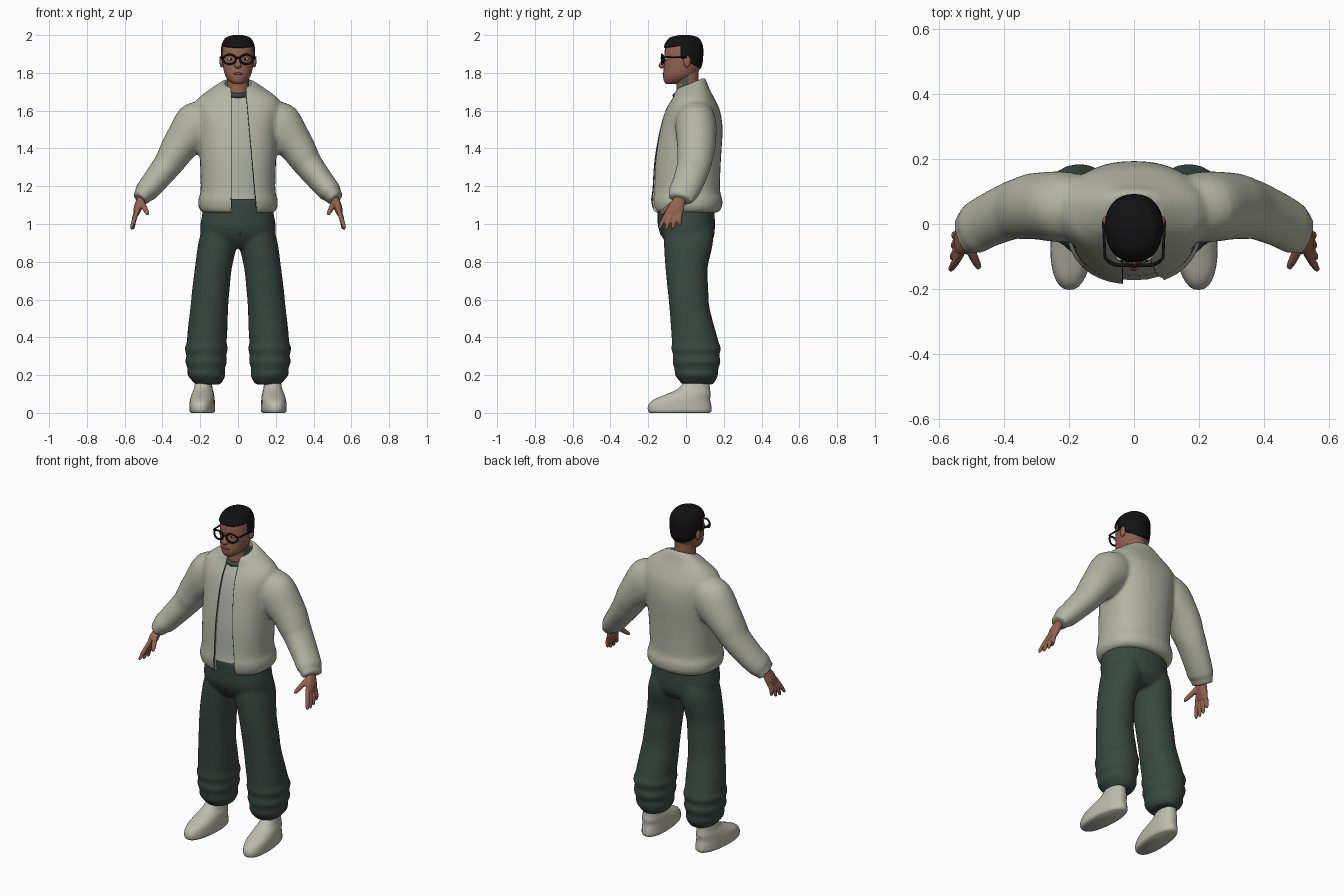
import bpy, bmesh, math
from mathutils import Vector, Matrix

cube = bpy.data.objects.get("Cube")
if cube:
    bpy.data.objects.remove(cube, do_unlink=True)


def material(name, *rgb):
    m = bpy.data.materials.new(name)
    m.use_nodes = True
    m.diffuse_color = (*rgb, 1)
    m.node_tree.nodes["Principled BSDF"].inputs["Base Color"].default_value = (*rgb, 1)
    return m


CLOTH = material("pale sage cloth", .45, .46, .365)
SHIRT = material("shirt sage", .42, .44, .36)
GREEN = material("dark green cloth", .04, .065, .053)
SKIN = material("skin", .30, .125, .08)
LIPS = material("lips", .20, .075, .055)
BLACK = material("black", .006, .006, .006)
SHOE = material("shoe cream", .50, .50, .42)
WHITE = material("eye white", .65, .62, .56)
INK = material("neck ink", .07, .10, .09)


def spline(rows, sub):
    # Catmull-Rom interpolation of x, y, z, radius, radius, tilt
    rows = [tuple(r) + (0,) * (6 - len(r)) for r in rows]
    rows = [rows[0]] + rows + [rows[-1]]
    out = []
    for a, b, c, d in zip(rows, rows[1:], rows[2:], rows[3:]):
        for k in range(sub):
            t = k / sub
            out.append([q + t / 2 * (r - p + t * (2*p - 5*q + 4*r - s + t * (3*(q - r) + s - p)))
                        for p, q, r, s in zip(a, b, c, d)])
    return out + [list(rows[-1])]


def loft(bm, rows, sides=32, flat=True, power=2, flip=1, sub=4):
    rows = spline(rows, sub)
    pos = [Vector(r[:3]) for r in rows]
    rings = []
    for i, r in enumerate(rows):
        t = Vector((0, 0, 1))
        if not flat:
            t = (pos[min(i + 1, len(pos) - 1)] - pos[max(i - 1, 0)]).normalized()
        v = Vector((0, 1, 0))
        v = (v - t * v.dot(t)).normalized()
        u = v.cross(t)
        ring = []
        for k in range(sides):
            a = math.tau * k / sides
            x, y = (math.copysign(abs(f) ** (2 / power), f) for f in (math.cos(a), math.sin(a)))
            co = pos[i] + u * x * r[3] + v * y * r[4]
            co.z += r[5] * y * r[4]
            co.x *= flip
            ring.append(bm.verts.new(co))
        rings.append(ring)
    for a, b in zip(rings, rings[1:]):
        for k in range(sides):
            n = (k + 1) % sides
            bm.faces.new((a[k], a[n], b[n], b[k]))
    bm.faces.new(rings[0][::-1])
    bm.faces.new(rings[-1])


def ball(bm, centre, size):
    bmesh.ops.create_uvsphere(bm, u_segments=20, v_segments=12, radius=1,
                              matrix=Matrix.Translation(centre) @ Matrix.Diagonal((*size, 1)))


def smooth(ob, angle=50):
    bpy.ops.object.select_all(action='DESELECT')
    ob.select_set(True)
    bpy.context.view_layer.objects.active = ob
    bpy.ops.object.shade_smooth_by_angle(angle=math.radians(angle))


def make(name, bm, *mats):
    bmesh.ops.recalc_face_normals(bm, faces=bm.faces[:])
    me = bpy.data.meshes.new(name)
    bm.to_mesh(me)
    bm.free()
    ob = bpy.data.objects.new(name, me)
    bpy.context.collection.objects.link(ob)
    for m in mats:
        me.materials.append(m)
    smooth(ob)
    return ob


def fuse(ob, voxel, iterations, cutters=()):
    # Melt overlapping lofts into one skin, then cut openings
    r = ob.modifiers.new("fuse", 'REMESH')
    r.mode, r.voxel_size = 'VOXEL', voxel
    s = ob.modifiers.new("soften", 'SMOOTH')
    s.factor, s.iterations = .5, iterations
    for c in cutters:
        b = ob.modifiers.new("cut", 'BOOLEAN')
        b.operation, b.object, b.solver = 'DIFFERENCE', c, 'EXACT'
    dg = bpy.context.evaluated_depsgraph_get()
    me = bpy.data.meshes.new_from_object(ob.evaluated_get(dg))
    ob.modifiers.clear()
    ob.data = me
    for c in cutters:
        bpy.data.objects.remove(c, do_unlink=True)
    smooth(ob)


def tube(name, points, radius, mat, cyclic=False):
    cu = bpy.data.curves.new(name, 'CURVE')
    cu.dimensions, cu.bevel_depth, cu.bevel_resolution = '3D', radius, 2
    sp = cu.splines.new('POLY')
    sp.points.add(len(points) - 1)
    for p, co in zip(sp.points, points):
        p.co = (*co, 1)
    sp.use_cyclic_u = cyclic
    cu.use_fill_caps = True
    cu.materials.append(mat)
    bpy.context.collection.objects.link(bpy.data.objects.new(name, cu))


# Jacket: torso and sleeves fused, then opened at the front and neck
torso = [(0, 0, 1.06, .187, .168), (0, .005, 1.085, .208, .184), (0, .003, 1.13, .21, .19),
         (0, 0, 1.18, .198, .18), (0, .008, 1.34, .202, .177), (0, .027, 1.5, .212, .167),
         (0, .035, 1.6, .228, .145), (0, .035, 1.66, .215, .115, .05), (0, .03, 1.70, .165, .093, .2),
         (0, .025, 1.73, .115, .083, .35), (0, .022, 1.745, .088, .077, .4)]
sleeve = [(.13, .05, 1.62, .06, .08), (.205, .052, 1.535, .125, .108), (.30, .055, 1.425, .098, .103),
          (.345, .048, 1.355, .085, .096), (.375, .042, 1.31, .077, .09), (.45, .01, 1.215, .066, .083),
          (.49, -.014, 1.168, .06, .08), (.5, -.02, 1.155, .049, .073), (.52, -.03, 1.13, .045, .068)]
bm = bmesh.new()
loft(bm, torso, power=2.3)
for s in (-1, 1):
    loft(bm, sleeve, flat=False, flip=s)
jacket = make("jacket", bm, CLOTH)

bm = bmesh.new()
front = [(-.037, 1.0), (.105, 1.0), (.043, 1.71), (.055, 1.85), (-.05, 1.85), (-.037, 1.71)]
face = bm.faces.new([bm.verts.new((x, -.4, z)) for x, z in front])
grown = bmesh.ops.extrude_face_region(bm, geom=[face])["geom"]
bmesh.ops.translate(bm, vec=(0, .4, 0), verts=[g for g in grown if isinstance(g, bmesh.types.BMVert)])
front_cutter = make("front_cutter", bm)
bm = bmesh.new()
loft(bm, [(0, .02, 1.66, .064, .062), (0, .02, 1.9, .08, .075)])
neck_cutter = make("neck_cutter", bm)
front_cutter.hide_render = neck_cutter.hide_render = True
fuse(jacket, .011, 6, (front_cutter, neck_cutter))

# Dark zip edges along the opening
for name, top, bottom in (("right_zip", -.037, -.037), ("left_zip", .043, .1)):
    line = []
    for _, y, z, rx, ry, tilt in spline(torso[1:9], 3):
        x = bottom + (top - bottom) * (z - 1.06) / .65
        dy = ry * (1 - abs(x / rx) ** 2.3) ** (1 / 2.3)
        line.append((x, y - dy + .004, z - tilt * dy))
    tube(name, line, .003, GREEN)

# Shirt and its collar
bm = bmesh.new()
loft(bm, [(x, y, z, rx - .03, ry - .014, t) for x, y, z, rx, ry, t in spline(torso[2:9], 1)], power=2.3)
bmesh.ops.bisect_plane(bm, geom=bm.verts[:] + bm.edges[:] + bm.faces[:],
                       plane_co=(0, 0, 1.12), plane_no=(.1, 0, 1), clear_inner=True)
make("shirt", bm, SHIRT)
ring = [math.tau * k / 32 for k in range(32)]
tube("shirt_collar", [(.062 * math.cos(a), .012 + .07 * math.sin(a), 1.705 + .025 * math.sin(a))
                      for a in ring], .014, GREEN, True)

# Trousers: hips and baggy legs gathered at the ankles
bm = bmesh.new()
loft(bm, [(0, -.003, 1.13, .175, .154), (0, 0, 1.05, .19, .152), (0, .003, .98, .2, .15),
          (0, .012, .92, .185, .132), (0, .012, .875, .10, .09)], power=2.2)
leg = [(.098, .012, .98, .09, .125), (.107, .013, .9, .103, .13), (.13, .003, .77, .098, .112),
       (.143, .01, .66, .099, .108), (.152, .018, .56, .1, .106), (.161, .038, .44, .105, .117),
       (.166, .05, .37, .106, .125), (.168, .054, .34, .115, .132), (.168, .054, .305, .105, .122),
       (.169, .056, .27, .111, .128), (.168, .055, .235, .098, .116), (.167, .056, .2, .1, .114),
       (.161, .06, .17, .082, .096), (.16, .062, .15, .064, .08)]
for s in (-1, 1):
    loft(bm, leg, flip=s, power=2.1)
trousers = make("trousers", bm, GREEN)
fuse(trousers, .011, 4)
tube("fly_seam", [(.0, -.147, 1.06), (.024, -.146, 1.05), (.024, -.142, .98), (.008, -.13, .94)], .004, GREEN)

# Shoes and ankles
for s, side in ((1, "left"), (-1, "right")):
    bm = bmesh.new()
    loft(bm, [(0, -.033, 0, .058, .16), (0, -.033, .012, .066, .169), (0, -.033, .04, .066, .167),
              (0, -.022, .07, .064, .15), (0, .015, .1, .058, .116), (0, .04, .125, .05, .087),
              (0, .055, .155, .045, .07)], power=2.3)
    bm.transform(Matrix.Translation((.187 * s, 0, 0)) @ Matrix.Rotation(math.radians(4 * s), 4, 'Z'))
    make(side + "_shoe", bm, SHOE)
    bm = bmesh.new()
    loft(bm, [(.178, .06, .1, .036, .05), (.172, .062, .24, .04, .05)], flip=s, sides=20)
    make(side + "_ankle", bm, SKIN)

# Hands with curled fingers
for s, side in ((1, "left"), (-1, "right")):
    bm = bmesh.new()
    loft(bm, [(.495, -.02, 1.165, .025, .032), (.515, -.035, 1.125, .023, .033),
              (.53, -.052, 1.085, .022, .043), (.54, -.06, 1.05, .015, .04)], flat=False, flip=s, sides=20)
    for i, drop in enumerate((.085, .09, .087, .07)):
        y = -.09 + .021 * i
        tip = -.138 + .035 * i
        loft(bm, [(.532, y, 1.075, .012, .012), (.55, (y + tip) / 2 - .004, 1.065 - drop / 2, .0125, .0125),
                  (.563 - .004 * i, tip, 1.068 - drop, .009, .009),
                  (.563 - .004 * i, tip, 1.06 - drop, .004, .004)], flat=False, flip=s, sides=12)
    loft(bm, [(.512, -.055, 1.12, .015, .015), (.495, -.098, 1.085, .0145, .0145),
              (.48, -.128, 1.058, .011, .011), (.477, -.136, 1.046, .005, .005)], flat=False, flip=s, sides=12)
    fuse(make(side + "_hand", bm, SKIN), .005, 2)

# Neck with an inked patch on its left side
bm = bmesh.new()
loft(bm, [(0, .012, 1.64, .07, .068), (0, .01, 1.72, .06, .06), (0, .006, 1.77, .058, .06),
          (0, .01, 1.85, .06, .06)], sides=48, sub=6)
neck = make("neck", bm, SKIN, INK)
for p in neck.data.polygons:
    c = p.center
    if c.x > .03 and -.03 < c.y < .014 and 1.73 < c.z < 1.79 and abs(c.y + .008) < (c.z - 1.71) / 2:
        p.material_index = 1

# Head, nose and ears
skull = [(0, -.075, 1.742, .022, .03), (0, -.058, 1.755, .044, .058), (0, -.036, 1.785, .067, .085),
         (0, -.02, 1.83, .079, .097), (0, -.015, 1.88, .084, .1), (0, -.013, 1.93, .083, .098),
         (0, -.012, 1.968, .07, .083), (0, -.01, 1.988, .04, .05)]
bm = bmesh.new()
loft(bm, skull, power=2.15)
loft(bm, [(0, -.112, 1.89, .009, .008), (0, -.122, 1.86, .011, .012), (0, -.127, 1.838, .018, .018),
          (0, -.122, 1.822, .01, .01)], sides=16)
for s in (-1, 1):
    ball(bm, (.086 * s, .006, 1.86), (.012, .019, .031))
make("head", bm, SKIN)
bm = bmesh.new()
ball(bm, (0, -.117, 1.796), (.026, .007, .006))
make("mouth", bm, LIPS)

# Short hair trimmed to a hairline
bm = bmesh.new()
loft(bm, [(x, y, z + .004, rx + .006, ry + .006) for x, y, z, rx, ry in skull[2:6]]
     + [(0, -.012, 1.965, .08, .094), (0, -.01, 1.988, .062, .073), (0, -.008, 2.0, .025, .03)],
     power=2.25, sides=48)
for co, no in (((0, 0, 1.948), (0, -.12, 1)), ((0, -.03, 0), (0, 1, 0)), ((0, .08, 1.82), (0, .56, 1))):
    bmesh.ops.bisect_plane(bm, geom=bm.verts[:] + bm.edges[:] + bm.faces[:], plane_co=co, plane_no=no)
bare = []
for f in bm.faces:
    c = f.calc_center_median()
    if c.z < 1.948 + .12 * c.y and (c.y < -.03 or c.z < 1.82 + .56 * (.08 - c.y)):
        bare.append(f)
bmesh.ops.delete(bm, geom=bare, context='FACES')
hair = make("hair", bm, BLACK)
hair.modifiers.new("thickness", 'SOLIDIFY').thickness = .01

# Eyes and round glasses
for s, side in ((1, "left"), (-1, "right")):
    bm = bmesh.new()
    ball(bm, (.038 * s, -.103, 1.874), (.017, .012, .008))
    make(side + "_eye", bm, WHITE)
    bm = bmesh.new()
    ball(bm, (.038 * s, -.112, 1.874), (.006, .005, .006))
    make(side + "_pupil", bm, BLACK)
    tube(side + "_rim", [(s * (.045 + .034 * math.cos(a)), -.127 + .012 * math.cos(a) ** 2 * (math.cos(a) > 0),
                          1.872 + .025 * math.sin(a)) for a in ring], .0055, BLACK, True)
    tube(side + "_temple", [(.078 * s, -.115, 1.882), (.089 * s, -.105, 1.884), (.094 * s, .005, 1.882)],
         .0045, BLACK)
tube("bridge", [(-.012, -.127, 1.877), (0, -.131, 1.881), (.012, -.127, 1.877)], .005, BLACK)
